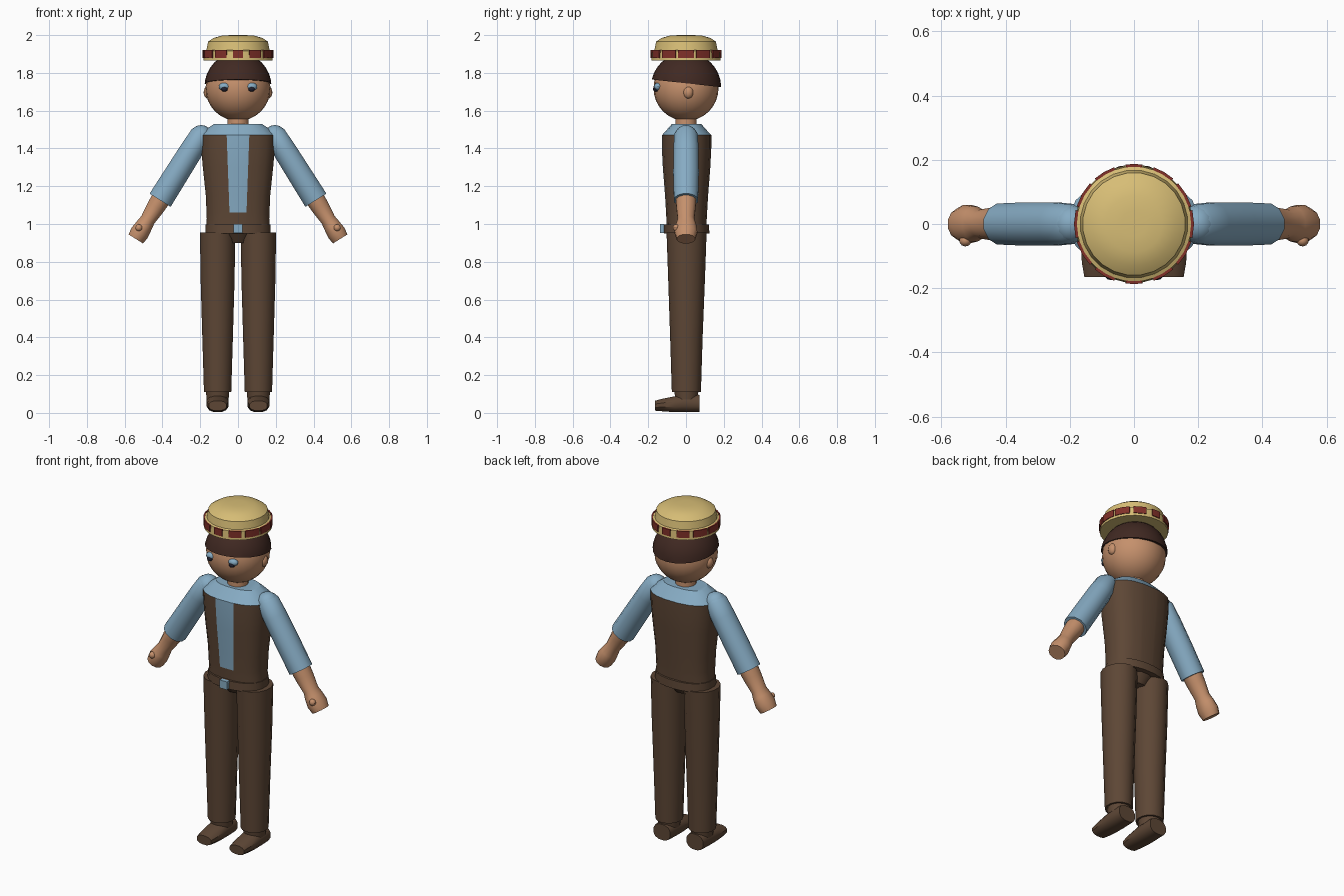
import bpy, bmesh, math
from mathutils import Vector

if "Cube" in bpy.data.objects:
    bpy.data.objects.remove(bpy.data.objects["Cube"])


def colour(name, rgb):
    m = bpy.data.materials.new(name)
    m.diffuse_color = (*rgb, 1)
    m.use_nodes = True
    m.node_tree.nodes["Principled BSDF"].inputs["Base Color"].default_value = m.diffuse_color
    return m


SKIN = colour("skin", (.56, .28, .15))
BLUE = colour("shirt_blue", (.24, .41, .55))
BROWN = colour("cloth_brown", (.11, .062, .036))
HAIR = colour("hair_brown", (.052, .022, .016))
STRAW = colour("straw_yellow", (.68, .51, .18))
RED = colour("band_red", (.22, .03, .022))
DARK = colour("pupil_dark", (.015, .015, .03))

X, Y, Z = Vector((1, 0, 0)), Vector((0, 1, 0)), Vector((0, 0, 1))


def finish(bm, name, *mats, angle=35):
    bmesh.ops.recalc_face_normals(bm, faces=bm.faces)
    me = bpy.data.meshes.new(name)
    bm.to_mesh(me)
    bm.free()
    for m in mats:
        me.materials.append(m)
    ob = bpy.data.objects.new(name, me)
    bpy.context.collection.objects.link(ob)
    bpy.ops.object.select_all(action='DESELECT')
    ob.select_set(True)
    bpy.context.view_layer.objects.active = ob
    bpy.ops.object.shade_smooth_by_angle(angle=math.radians(angle))
    return ob


def loft(rings, u=X, v=Y, n=16, power=2):
    """Capped skin over (centre, radius_u, radius_v) rings; power squares the section."""
    bm = bmesh.new()
    loops = []
    for c, ru, rv in rings:
        loop = []
        for i in range(n):
            a = math.tau * (i + .5) / n
            cu, sv = math.cos(a), math.sin(a)
            cu = math.copysign(abs(cu) ** (2 / power), cu)
            sv = math.copysign(abs(sv) ** (2 / power), sv)
            loop.append(bm.verts.new(Vector(c) + u * ru * cu + v * rv * sv))
        loops.append(loop)
    for a, b in zip(loops, loops[1:]):
        for i in range(n):
            j = (i + 1) % n
            bm.faces.new((a[i], a[j], b[j], b[i]))
    bm.faces.new(loops[0])
    bm.faces.new(loops[-1])
    return bm


def ball(c, r, seg=16):
    bm = bmesh.new()
    bmesh.ops.create_uvsphere(bm, u_segments=seg, v_segments=seg * 2 // 3, radius=1)
    for vert in bm.verts:
        vert.co = Vector([p * q + o for p, q, o in zip(vert.co, r, c)])
    return bm


def cut(bm, co, no, clear=False):
    geom = bm.verts[:] + bm.edges[:] + bm.faces[:]
    return bmesh.ops.bisect_plane(bm, geom=geom, plane_co=co, plane_no=no, clear_outer=clear)


# Torso: brown waistcoat over a blue shirt, with a tapering open front
bm = loft([((0, .003, .95), .172, .105), ((0, .003, 1.03), .167, .108),
           ((0, .003, 1.15), .172, .115), ((0, .003, 1.3), .188, .127),
           ((0, .003, 1.4), .197, .132), ((0, .003, 1.47), .2, .132),
           ((0, .003, 1.505), .165, .1), ((0, .003, 1.53), .128, .078)], n=20, power=2.5)
cut(bm, (0, 0, 1.06), Z)
for s in (1, -1):
    cut(bm, (s * .045, 0, 1.06), (s * .41, 0, -.015))
for f in bm.faces:
    c = f.calc_center_median()
    opening = c.y < 0 and c.z > 1.06 and abs(c.x) < .045 + (c.z - 1.06) * .0366
    f.material_index = int(c.z > 1.471 or opening)
finish(bm, "torso", BROWN, BLUE)

# Belt, buckle and hips
finish(loft([((0, .003, .95), .175, .122), ((0, .003, .998), .173, .12)], n=20, power=2.3),
       "belt", BROWN)
finish(loft([((0, -.127, .953), .034, .016), ((0, -.127, 1.0), .034, .016)], n=4),
       "buckle", BLUE)
finish(loft([((0, .003, .9), .065, .06), ((0, .003, .955), .1, .1)], n=12), "hips", BROWN)

# Neck, head, ears
finish(loft([((0, 0, 1.5), .058, .058), ((0, 0, 1.6), .056, .056)], n=12), "neck", SKIN)
finish(ball((0, 0, 1.718), (.172, .172, .172), 24), "head", SKIN)
for s in (1, -1):
    finish(ball((s * .16, .012, 1.697), (.022, .028, .033), 12), "ear", SKIN)
    finish(ball((s * .072, -.148, 1.727), (.03, .022, .021), 12), "eye", BLUE)
    finish(ball((s * .072, -.16, 1.714), (.018, .015, .014), 10), "pupil", DARK)

# Hair cap, trimmed along a plane that falls toward the back
bm = ball((0, 0, 1.725), (.178, .186, .183), 24)
res = cut(bm, (0, 0, 1.745), (0, -.11, -1), clear=True)
edges = [e for e in res["geom_cut"] if isinstance(e, bmesh.types.BMEdge)]
bmesh.ops.contextual_create(bm, geom=edges)
finish(bm, "hair", HAIR)

# Hat with a short brim wall and a rounded crown
finish(loft([((0, 0, z), r, r) for z, r in
             ((1.866, .184), (1.917, .18), (1.922, .168), (1.965, .16), (1.985, .13),
              (1.997, .088), (2.0, .04))], n=24), "hat", STRAW)

# Red band patches around the brim, wider toward the sides
bm = bmesh.new()
for k in range(12):
    mid = math.radians(30 * k)
    half = math.radians(8 + 5.5 * abs(math.cos(mid)))
    grid = []
    for t in (-1, 0, 1):
        a = mid + t * half
        d = Vector((math.cos(a), math.sin(a), 0))
        grid.append([bm.verts.new(d * r + Z * z) for r, z in
                     ((.178, 1.88), (.187, 1.88), (.187, 1.92), (.178, 1.92))])
    for a, b in zip(grid, grid[1:]):
        for i in range(4):
            bm.faces.new((a[i], a[(i + 1) % 4], b[(i + 1) % 4], b[i]))
    bm.faces.new(grid[0])
    bm.faces.new(grid[-1])
finish(bm, "hat_band", RED)

for s in (1, -1):
    # Arms: points along a slanted axis from shoulder to fingertips
    top, along = Vector((s * .19, 0, 1.48)), Vector((s * .532, 0, -.847))
    across = Vector((s * .847, 0, .532))

    def limb(*rings):
        return loft([(top + along * t, a, b) for t, a, b in rings], across, Y, 12)

    finish(ball((s * .195, 0, 1.462), (.062, .062, .062), 12), "shoulder", BLUE)
    finish(limb((-.012, .045, .05), (.01, .06, .064), (.1, .064, .069), (.25, .066, .07),
                (.418, .068, .066)), "sleeve", BLUE)
    finish(limb((.38, .054, .056), (.46, .05, .053), (.54, .041, .045), (.575, .046, .056),
                (.62, .052, .062), (.66, .047, .05)), "forearm_and_hand", SKIN)
    finish(ball((s * .525, -.052, .98), (.019, .018, .019), 10), "thumb", SKIN)

    # Trouser leg and ankle
    x = s * .108
    finish(loft([((x, .002, .11), .074, .077), ((x, .002, .4), .083, .086),
                 ((x, .003, .7), .092, .097), ((x, .003, .955), .096, .106)], n=14),
           "trouser_leg", BROWN)
    finish(loft([((x, .002, .07), .06, .06), ((x, .002, .115), .064, .066)], n=12),
           "ankle", BROWN)
    # Shoe lofted from toe to heel
    finish(loft([((x, -.165, .038), .048, .027), ((x, -.12, .042), .056, .035),
                 ((x, -.06, .046), .059, .043), ((x, 0, .052), .06, .05),
                 ((x, .072, .05), .056, .047)], X, Z, 12, 2.4), "shoe", BROWN)
